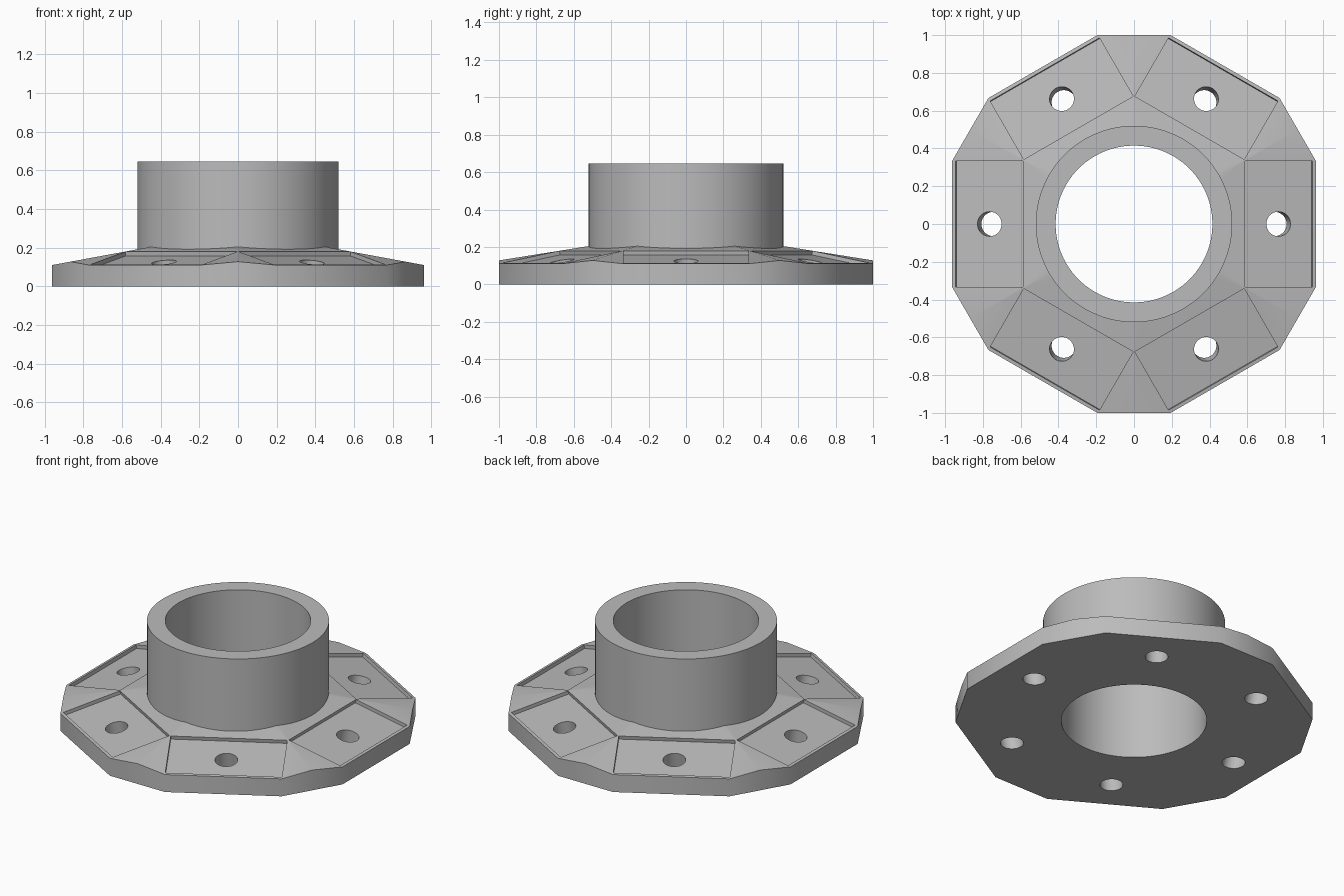
import bpy, bmesh
from math import radians, atan, atan2, hypot, cos, sin, tan
from mathutils import Matrix, Vector

if "Cube" in bpy.data.objects:
    bpy.data.objects.remove(bpy.data.objects["Cube"], do_unlink=True)

PADS = 6
APOTHEM, HALF_WIDTH = 0.963, 0.334   # outer edge of each pad
EDGE_Z, SLOPE = 0.11, 0.184          # roof height at the edge, and its fall
TILT = atan(SLOPE)
TUBE_R, BORE_R, TUBE_TOP = 0.52, 0.415, 0.647

grey = bpy.data.materials.new("plain grey")
grey.use_nodes = True
colour = (0.5, 0.5, 0.5, 1)
grey.diffuse_color = colour
grey.node_tree.nodes["Principled BSDF"].inputs["Base Color"].default_value = colour


def roof_z(distance):
    return EDGE_Z + SLOPE * (APOTHEM - distance)


def make_object(name, bm):
    bmesh.ops.recalc_face_normals(bm, faces=bm.faces)
    mesh = bpy.data.meshes.new(name)
    bm.to_mesh(mesh)
    bm.free()
    mesh.materials.append(grey)
    obj = bpy.data.objects.new(name, mesh)
    bpy.context.collection.objects.link(obj)
    return obj


def add_cylinder(bm, radius, depth, matrix, segments):
    bmesh.ops.create_cone(bm, cap_ends=True, segments=segments, radius1=radius,
                          radius2=radius, depth=depth, matrix=matrix)


def combine(target, tool, operation):
    """Apply a boolean and throw the tool away."""
    mod = target.modifiers.new("cut", "BOOLEAN")
    mod.operation, mod.object, mod.solver = operation, tool, "EXACT"
    graph = bpy.context.evaluated_depsgraph_get()
    mesh = bpy.data.meshes.new_from_object(target.evaluated_get(graph))
    target.modifiers.clear()
    target.data = mesh
    bpy.data.objects.remove(tool, do_unlink=True)


# Flange: flat underside, upright rim, six-sided sloping roof
bm = bmesh.new()
radius, half_angle = hypot(APOTHEM, HALF_WIDTH), atan2(HALF_WIDTH, APOTHEM)
half_step = radians(180 / PADS)
rim = []
for i in range(PADS):
    middle = 2 * half_step * i
    ridge_r = radius * cos(half_step - half_angle)
    for angle, r, z in ((middle - half_angle, radius, EDGE_Z),
                        (middle + half_angle, radius, EDGE_Z),
                        (middle + half_step, ridge_r, roof_z(ridge_r * cos(half_step)))):
        x, y = r * cos(angle), r * sin(angle)
        rim.append((bm.verts.new((x, y, 0)), bm.verts.new((x, y, z))))
apex = bm.verts.new((0, 0, roof_z(0)))
bm.faces.new([low for low, high in rim])
for i in range(PADS):
    j = 3 * i
    before, left, right, after = (rim[(j + k) % len(rim)] for k in (-1, 0, 1, 2))
    bm.faces.new((apex, before[1], left[1], right[1], after[1]))
    bm.faces.new((left[0], right[0], right[1], left[1]))
    bm.faces.new((before[0], left[0], left[1], before[1]))
    bm.faces.new((right[0], after[0], after[1], right[1]))
# merge each wedge's two rim halves into one flat side
bmesh.ops.dissolve_limit(bm, angle_limit=radians(1), verts=bm.verts, edges=bm.edges)
flange = make_object("pipe_flange", bm)

# Pipe collar
bm = bmesh.new()
low = 0.03
add_cylinder(bm, TUBE_R, TUBE_TOP - low,
             Matrix.Translation((0, 0, (TUBE_TOP + low) / 2)), 96)
combine(flange, make_object("collar", bm), "UNION")

# Central bore
bm = bmesh.new()
add_cylinder(bm, BORE_R, 2, Matrix.Identity(4), 96)
combine(flange, make_object("bore_cutter", bm), "DIFFERENCE")

# Sunken pads, parallel to the roof
INNER, OUTER, DEPTH = 0.588, 0.945, 0.022
pads, holes = bmesh.new(), bmesh.new()
for i in range(PADS):
    turn = Matrix.Rotation(2 * half_step * i, 4, "Z")
    lean = Matrix.Rotation(TILT, 4, "Y")
    centre = (INNER + OUTER) / 2
    height = 0.06
    place = (turn @ Matrix.Translation((centre, 0, roof_z(centre))) @ lean
             @ Matrix.Translation((0, 0, height / 2 - DEPTH)))
    size = Vector(((OUTER - INNER) / cos(TILT), 2 * HALF_WIDTH, height))
    bmesh.ops.create_cube(pads, size=1, matrix=place @ Matrix.Diagonal(size).to_4x4())
    # Bolt holes, square to the sloping pads
    place = turn @ Matrix.Translation((0.765, 0, roof_z(0.765) - DEPTH)) @ lean
    add_cylinder(holes, 0.065, 0.6, place, 40)
combine(flange, make_object("pad_cutter", pads), "DIFFERENCE")
combine(flange, make_object("hole_cutter", holes), "DIFFERENCE")

# Smooth shading with crisp edges
bpy.ops.object.select_all(action="DESELECT")
flange.select_set(True)
bpy.context.view_layer.objects.active = flange
bpy.ops.object.shade_smooth_by_angle(angle=radians(32))
